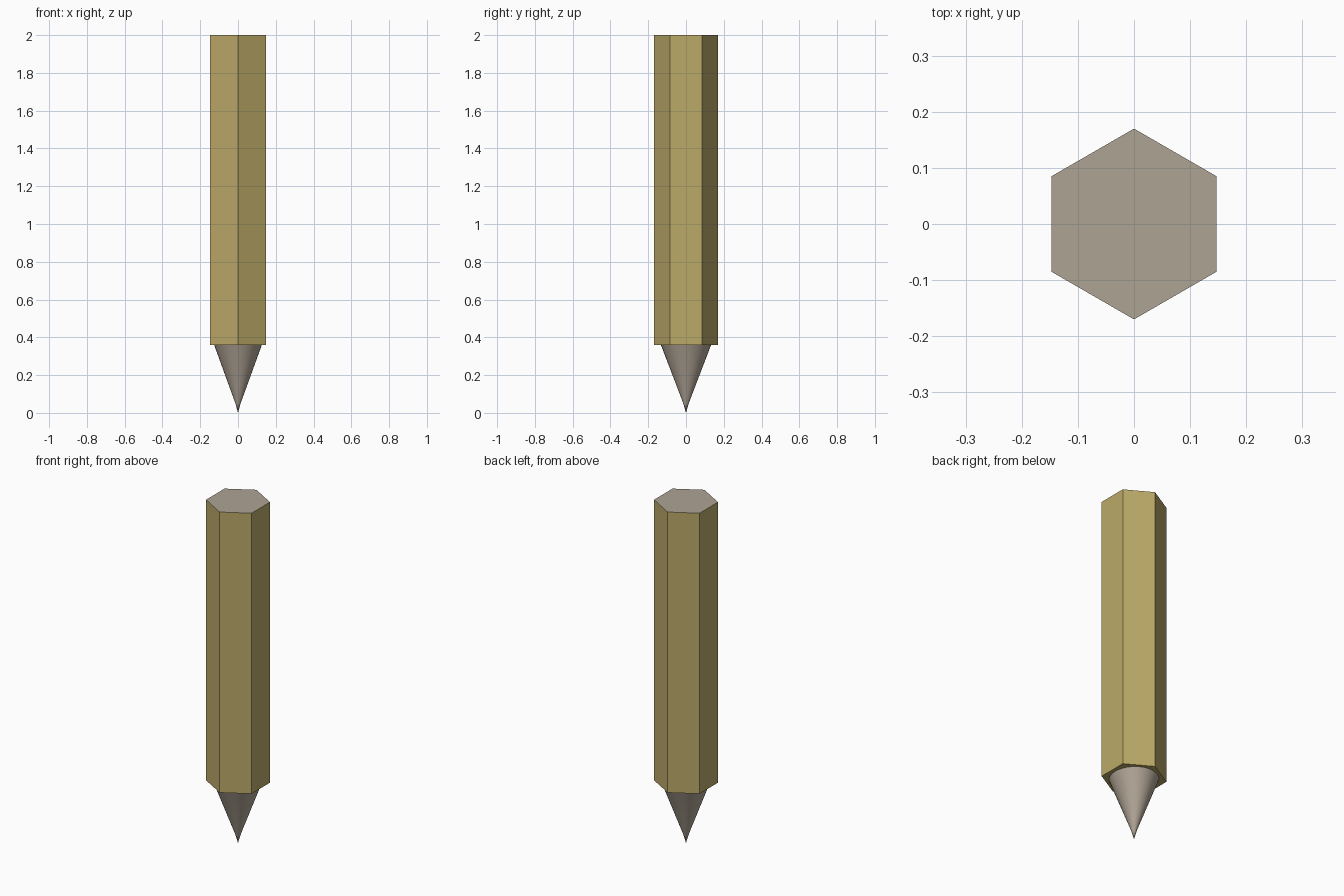
import bpy, bmesh, math

if "Cube" in bpy.data.objects:
    bpy.data.objects.remove(bpy.data.objects["Cube"])


def material(name, color):
    m = bpy.data.materials.new(name)
    m.diffuse_color = (*color, 1)
    m.use_nodes = True
    m.node_tree.nodes["Principled BSDF"].inputs["Base Color"].default_value = m.diffuse_color
    return m


gold = material("gold_paint", (0.50, 0.40, 0.14))
wood = material("bare_wood", (0.43, 0.37, 0.30))


def lathe(name, rings, sides, mats, turn=0.0):
    """Stack rings (radius, z) into a closed solid; radius 0 makes a point."""
    bm = bmesh.new()
    loops = []
    for r, z in rings:
        if r == 0:
            loops.append([bm.verts.new((0, 0, z))] * sides)
        else:
            loops.append([bm.verts.new((r * math.cos(turn + math.tau * i / sides),
                                        r * math.sin(turn + math.tau * i / sides), z))
                          for i in range(sides)])
    for a, b in zip(loops, loops[1:]):
        for i in range(sides):
            j = (i + 1) % sides
            quad = list(dict.fromkeys((a[i], a[j], b[j], b[i])))
            bm.faces.new(quad)
    for loop in (loops[0], loops[-1]):
        if len(set(loop)) > 2:
            bm.faces.new(loop)
    bmesh.ops.recalc_face_normals(bm, faces=bm.faces)
    mesh = bpy.data.meshes.new(name)
    bm.to_mesh(mesh)
    bm.free()
    ob = bpy.data.objects.new(name, mesh)
    bpy.context.collection.objects.link(ob)
    for m in mats:
        mesh.materials.append(m)
    return ob


# Hexagonal painted body, with the bare wood showing on the top end
body = lathe("body", [(0.17, 0.36), (0.17, 2.0)], 6, [gold, wood], math.pi / 6)
for p in body.data.polygons:
    if p.normal.z > 0.9:
        p.material_index = 1

# Sharpened cone with a slightly steeper lead point
tip = lathe("sharpened_tip", [(0, 0), (0.014, 0.05), (0.129, 0.36)], 32, [wood])
tip.scale = (0.98, 1.03, 1)
bpy.ops.object.select_all(action='DESELECT')
tip.select_set(True)
bpy.context.view_layer.objects.active = tip
bpy.ops.object.shade_smooth_by_angle(angle=math.radians(30))
